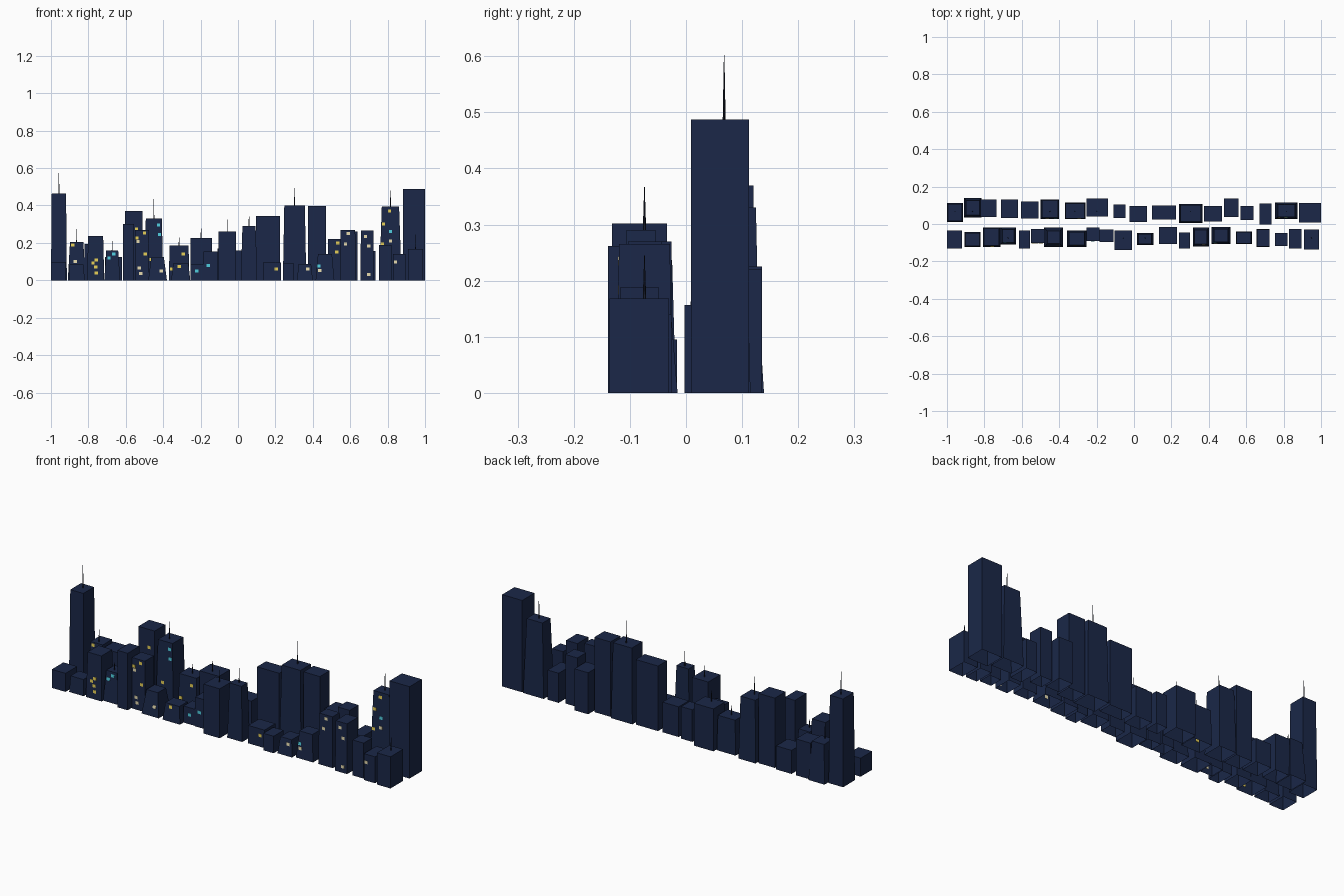
import bpy, bmesh


def material(name, rgb):
    m = bpy.data.materials.new(name)
    m.diffuse_color = (*rgb, 1)
    return m


NAVY = material("navy_wall", (0.0105, 0.0205, 0.065))
DARK = material("dark_mast", (0.010, 0.014, 0.030))
YELLOW = material("yellow_light", (0.93, 0.73, 0.11))
CREAM = material("cream_light", (0.90, 0.80, 0.48))
CYAN = material("cyan_light", (0.08, 0.62, 0.74))

# Footprint and height: x0, x1, y0, y1, height
BACK = [
    (-1.0, -.915, .012, .112, .465), (-.91, -.815, .034, .139, .205),
    (-.82, -.735, .038, .13, .193), (-.71, -.62, .033, .13, .125),
    (-.605, -.51, .03, .12, .37), (-.50, -.40, .026, .132, .33),
    (-.37, -.26, .026, .114, .185), (-.255, -.14, .04, .135, .225),
    (-.11, -.045, .033, .105, .17), (-.025, .07, .012, .097, .16),
    (.095, .225, .024, .099, .345), (.24, .365, .006, .107, .40),
    (.375, .47, .014, .097, .397), (.48, .56, .038, .135, .22),
    (.57, .64, .022, .097, .26), (.67, .735, -.003, .11, .157),
    (.755, .875, .027, .115, .395), (.883, 1.0, .009, .112, .487),
]
FRONT = [
    (-1.0, -.92, -.132, -.035, .098), (-.905, -.82, -.122, -.044, .085),
    (-.807, -.715, -.122, -.018, .237), (-.715, -.63, -.109, -.018, .16),
    (-.615, -.555, -.132, -.034, .302), (-.55, -.475, -.102, -.026, .27),
    (-.48, -.38, -.122, -.02, .125), (-.357, -.255, -.122, -.034, .09),
    (-.255, -.185, -.092, -.018, .088), (-.185, -.11, -.095, -.03, .155),
    (-.105, -.01, -.139, -.036, .262), (.015, .103, -.112, -.048, .29),
    (.135, .23, -.107, -.016, .095), (.24, .30, -.13, -.046, .09),
    (.315, .40, -.119, -.02, .087), (.415, .515, -.107, -.015, .14),
    (.545, .63, -.106, -.04, .27), (.655, .725, -.122, -.026, .265),
    (.755, .82, -.118, -.048, .188), (.83, .895, -.13, -.026, .14),
    (.91, .99, -.136, -.03, .168),
]
# Roof width relative to the base, and mast tip heights
BACK_TAPER = {1: .9, 2: .75, 6: .86, 7: .92, 12: .88, 17: .77}
FRONT_TAPER = {2: .88, 3: .87, 4: .75, 7: .67, 8: .8, 12: .8, 15: .78, 16: .75,
               17: .92, 18: .95}
BACK_MAST = {1: .602, 2: .275, 6: .435, 7: .24, 8: .295, 12: .52, 17: .51}
FRONT_MAST = {4: .21, 11: .325, 12: .367, 21: .245}
walls = []


def finish(name, bm, mat):
    me = bpy.data.meshes.new(name)
    bm.to_mesh(me)
    bm.free()
    me.materials.append(mat)
    ob = bpy.data.objects.new(name, me)
    bpy.context.collection.objects.link(ob)


def building(name, box, taper):
    """Open-bottomed tower, narrowing to the roof."""
    x0, x1, y0, y1, h = box
    cx, cy = (x0 + x1) / 2, (y0 + y1) / 2
    bm = bmesh.new()
    bmesh.ops.create_cube(bm, size=1)
    bm.normal_update()
    floor = [f for f in bm.faces if f.normal.z < -.9]
    bmesh.ops.delete(bm, geom=floor, context="FACES_ONLY")
    for v in bm.verts:
        k = taper if v.co.z > 0 else 1
        v.co = (cx + v.co.x * (x1 - x0) * k, cy + v.co.y * (y1 - y0) * k,
                h if v.co.z > 0 else 0)
    finish(name, bm, NAVY)
    walls.append((cx, cy, (x1 - x0) / 2, (y1 - y0) / 2, h, taper))
    return cx, h


def mast(name, x, y, z0, z1):
    bm = bmesh.new()
    bmesh.ops.create_cone(bm, cap_ends=True, segments=6, radius1=.003,
                          radius2=.0005, depth=z1 - z0)
    bmesh.ops.translate(bm, verts=bm.verts, vec=(x, y, (z0 + z1) / 2))
    finish(name, bm, DARK)


# Two rows of towers, some tapered; masts stand along one line per row
for row, boxes, tapers, masts, mast_y in (
        ("front", FRONT, FRONT_TAPER, FRONT_MAST, -.074),
        ("back", BACK, BACK_TAPER, BACK_MAST, .068)):
    for i, box in enumerate(boxes, 1):
        x, h = building(f"{row}_building_{i}", box, tapers.get(i, 1))
        if i in masts:
            mast(f"{row}_mast_{i}", x, mast_y, h, masts[i])


def lit_windows(name, mat, spots, w=.018, h=.016, t=.0024):
    """Thin plates laid on the front-most wall at each x, z."""
    bm = bmesh.new()
    for x, z in spots:
        hits = []
        for cx, cy, hx, hy, top, k in walls:
            s = 1 + (k - 1) * z / top
            if abs(x - cx) < hx * s - .004 and z < top:
                hits.append((cy - hy * s, hy * (1 - k) / top))
        if not hits:
            continue
        y, lean = min(hits)
        for v in bmesh.ops.create_cube(bm, size=1)["verts"]:
            dz = v.co.z * h
            v.co = (x + v.co.x * w, y + lean * dz + v.co.y * t, z + dz)
    finish(name, bm, mat)


lit_windows("yellow_windows", YELLOW, [
    (-.883, .19), (-.828, .20), (-.775, .092), (-.757, .108), (-.76, .07),
    (-.757, .04), (-.543, .275), (-.54, .227), (-.50, .252), (-.495, .14),
    (-.463, .112), (-.293, .14), (-.355, .06), (-.315, .075), (.205, .06),
    (.533, .2), (.527, .15), (.81, .37), (.778, .30), (.772, .195)])
lit_windows("cream_windows", CREAM, [
    (-.87, .10), (-.535, .208), (-.527, .065), (-.52, .037), (-.41, .05),
    (.437, .052), (.372, .06), (.575, .195), (.59, .25), (.682, .235),
    (.70, .183), (.70, .032), (.815, .21), (.842, .097)])
lit_windows("cyan_windows", CYAN, [
    (-.69, .118), (-.665, .14), (-.425, .295), (-.42, .245), (-.22, .05),
    (-.16, .08), (.432, .076), (.815, .262)])
